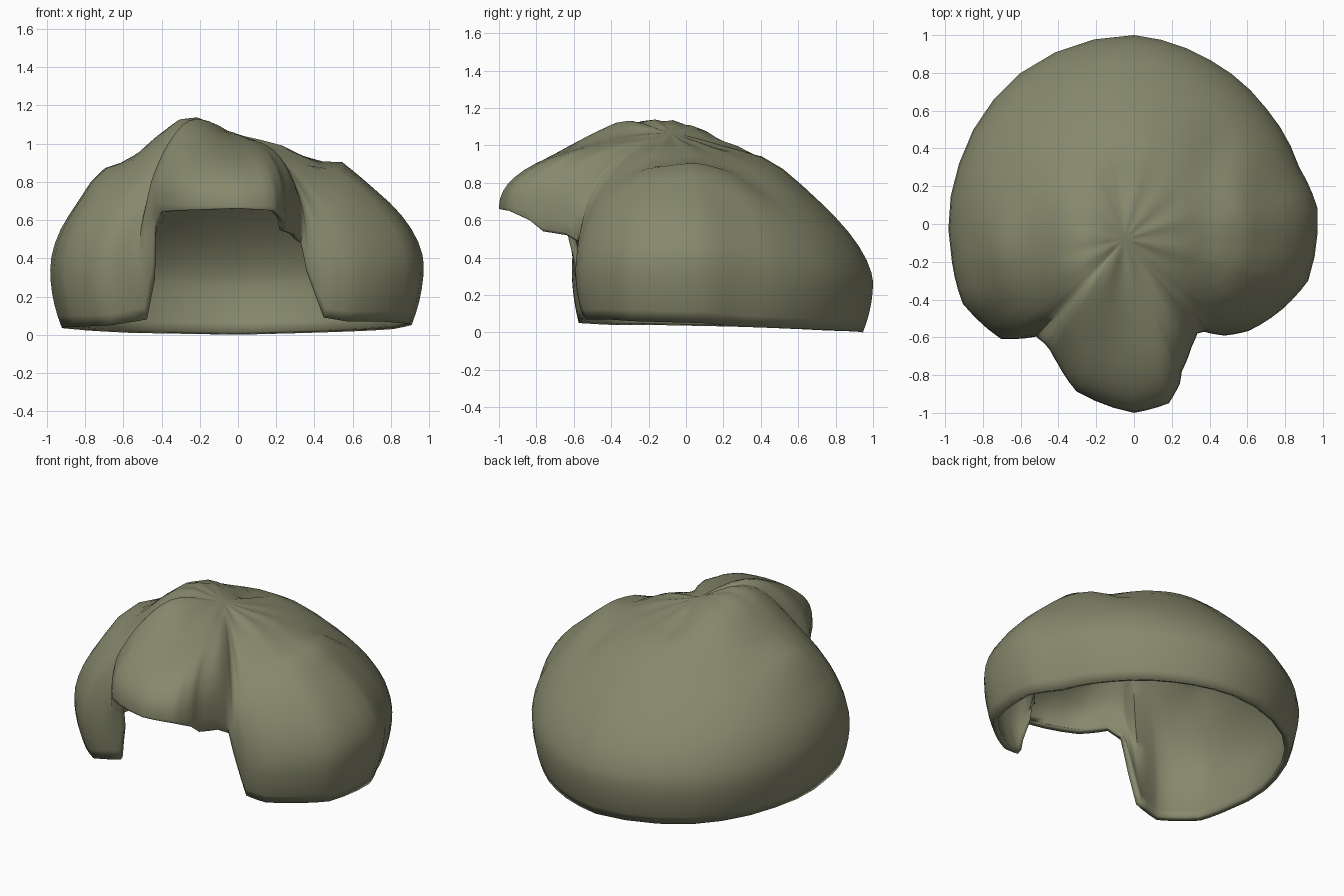
import bpy, bmesh
from math import sin, cos, radians, pi, exp

cube = bpy.data.objects.get("Cube")
if cube:
    bpy.data.objects.remove(cube, do_unlink=True)

# One olive cloth colour
cloth = bpy.data.materials.new("olive_cloth")
cloth.use_nodes = True
olive = (0.24, 0.247, 0.15, 1)
cloth.diffuse_color = olive
shader = cloth.node_tree.nodes["Principled BSDF"]
shader.inputs["Base Color"].default_value = olive
shader.inputs["Roughness"].default_value = 0.9

# Outline around the shell, anticlockwise from the front:
# angle, widest radius, height of widest point, rim height, fullness
OUTLINE = [
    (0, 1, .67, .66, 2.1),
    (11, .967, .67, .65, 2.2),
    (16, .88, .65, .6, 2.4),
    (18, .82, .63, .54, 2.5),
    (25, .72, .6, .52, 2.6),
    (30, .67, .54, .48, 2.3),
    (33, .68, .43, .33, 2.1),
    (39, .76, .33, .09, 1.85),
    (47, .83, .33, .07, 1.75),
    (60, .905, .34, .07, 1.75),
    (72, .97, .36, .06, 1.75),
    (95, .975, .37, .05, 1.75),
    (109, .925, .35, .03, 1.75),
    (131, .93, .31, .02, 1.7),
    (155, .957, .28, .01, 1.65),
    (180, 1, .27, 0, 1.6),
    (217, 1, .28, .01, 1.65),
    (251, .98, .32, .03, 1.85),
    (282, .985, .35, .04, 1.9),
    (295, 1, .33, .04, 1.9),
    (311, .93, .33, .05, 1.95),
    (319, .79, .4, .08, 2.15),
    (323, .79, .65, .3, 2.3),
    (326, .8, .7, .55, 2.4),
    (331, .84, .69, .64, 2.4),
    (341, .937, .68, .65, 2.3),
]
APEX = (-.05, -.08, 1.03)
STEPS = 3       # columns between outline keys
CROWN = 14      # rings from apex to widest point
SKIRT = 5       # rings from widest point to rim
INSET = .2      # how far the skirt tucks in for its drop

# Soft swellings and dents: x, y, width in x, width in y, height
FOLDS = [
    (-.28, -.28, .2, .32, .13),
    (-.28, .1, .22, .25, .06),
    (-.05, .45, .35, .2, .05),
    (.54, .1, .1, .3, .04),
    (.4, -.1, .08, .25, -.04),
    (-.08, .22, .05, .12, -.05),
    (.45, .4, .1, .15, -.03),
    (-.72, -.1, .1, .22, .06),
]


def fold(x, y):
    return sum(h * exp(-((x - cx) / wx) ** 2 - ((y - cy) / wy) ** 2)
               for cx, cy, wx, wy, h in FOLDS)


def columns():
    """Interpolate the outline all the way round."""
    for i, key in enumerate(OUTLINE):
        following = list(OUTLINE[(i + 1) % len(OUTLINE)])
        if following[0] <= key[0]:
            following[0] += 360
        for s in range(STEPS):
            t = s / STEPS
            yield [a + (b - a) * t for a, b in zip(key, following)]


def column_points(angle, radius, waist, rim, fullness):
    """Points from just below the apex down to the rim."""
    a = radians(angle)
    dx, dy = sin(a), -cos(a)
    points = []
    for i in range(1, CROWN + 1):
        u = i / CROWN * pi / 2
        out = sin(u) ** (2 / fullness)
        up = max(cos(u), 0) ** (2 / fullness)
        x = dx * radius * out + APEX[0] * (1 - out)
        y = dy * radius * out + APEX[1] * (1 - out)
        gather = .006 * sin(a * 11) * exp(-((out - .22) / .13) ** 2)
        z = waist + (APEX[2] - waist) * up + gather
        z += fold(x, y) * min(1, (1 - out) * 5)
        points.append((x, y, z))
    # Skirt curving in toward the rim
    drop = waist - rim
    for i in range(1, SKIRT + 1):
        t = i / SKIRT
        r = radius - drop * INSET * t ** 2
        points.append((dx * r, dy * r, waist - drop * t))
    return points


# Open shell with an arched front peak
bm = bmesh.new()
apex = bm.verts.new((APEX[0], APEX[1], APEX[2] + fold(APEX[0], APEX[1])))
grid = [[bm.verts.new(p) for p in column_points(*c)] for c in columns()]
for i, col in enumerate(grid):
    nxt = grid[(i + 1) % len(grid)]
    bm.faces.new((apex, col[0], nxt[0]))
    for j in range(len(col) - 1):
        bm.faces.new((col[j], col[j + 1], nxt[j + 1], nxt[j]))
bm.normal_update()

mesh = bpy.data.meshes.new("cap_shell")
bm.to_mesh(mesh)
bm.free()
mesh.materials.append(cloth)
shell = bpy.data.objects.new("cap_shell", mesh)
bpy.context.collection.objects.link(shell)

bpy.ops.object.select_all(action="DESELECT")
shell.select_set(True)
bpy.context.view_layer.objects.active = shell
bpy.ops.object.shade_smooth_by_angle(angle=radians(75))

# Cloth thickness with an inner lining
lining = shell.modifiers.new("lining", "SOLIDIFY")
lining.thickness = .035
lining.offset = -1
